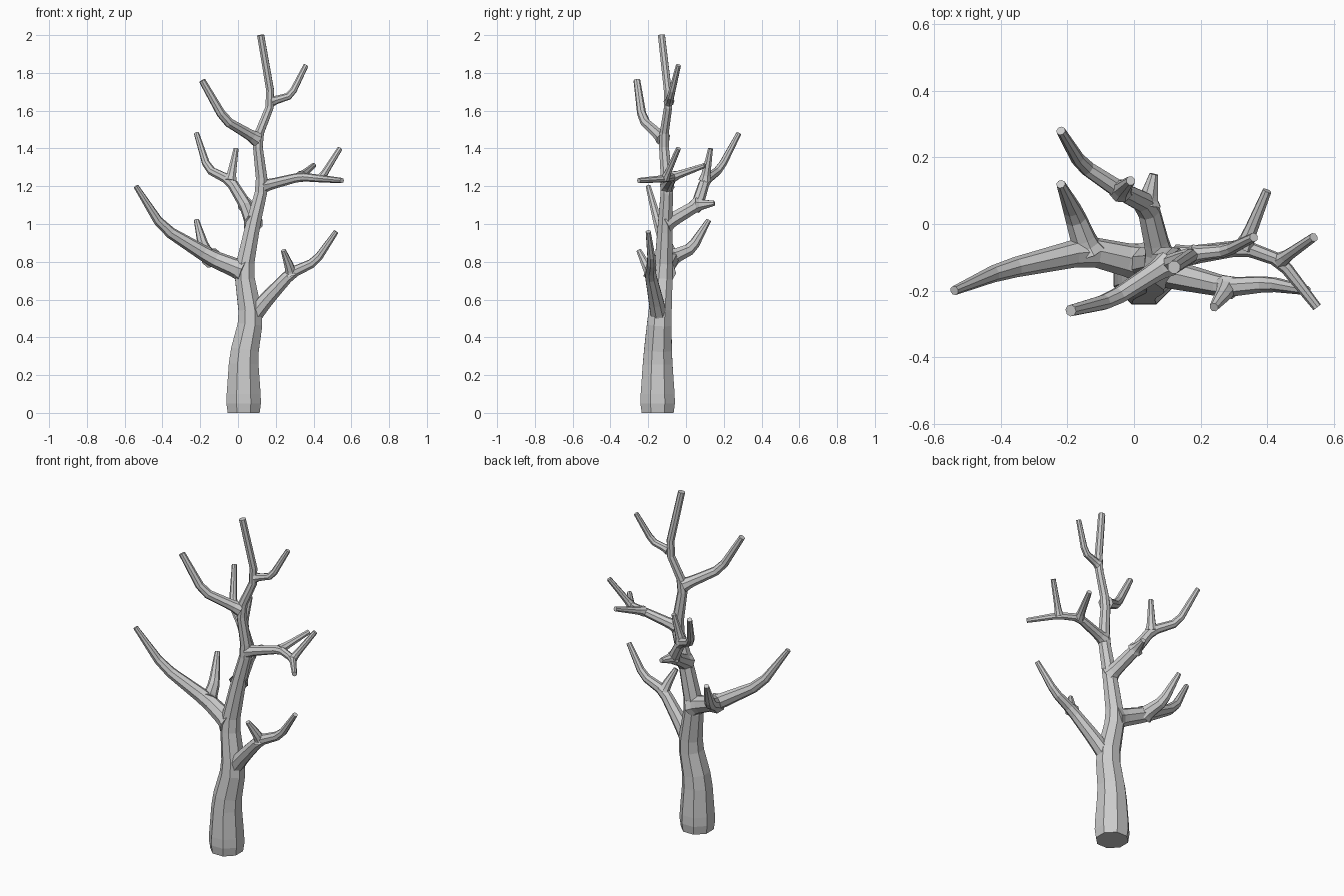
import bpy
import bmesh
import math
from mathutils import Vector

SIDES = 8

cube = bpy.data.objects.get("Cube")
if cube:
    bpy.data.objects.remove(cube, do_unlink=True)

# Bare grey wood
wood = bpy.data.materials.new("grey wood")
wood.use_nodes = True
grey = (.6, .6, .6, 1)
wood.diffuse_color = grey
wood.node_tree.nodes["Principled BSDF"].inputs["Base Color"].default_value = grey


def tapered(positions, thick, thin, power):
    """Turn positions into (x, y, z, radius) points that thin along the path."""
    travelled = [0]
    for start, end in zip(positions, positions[1:]):
        travelled.append(travelled[-1] + (end - start).length)
    points = []
    for position, distance in zip(positions, travelled):
        remaining = 1 - distance / travelled[-1]
        radius = thin + (thick - thin) * remaining ** power
        points.append(Vector((*position, radius)))
    return points


def soften(points, cut=.17):
    """Bevel each elbow of a path."""
    result = [points[0]]
    for before, corner, after in zip(points, points[1:], points[2:]):
        result.append(corner.lerp(before, cut))
        result.append(corner.lerp(after, cut))
    return result + [points[-1]]


def build_tube(name, points):
    """Sweep a flat-sided ring along a path, turning it without twist."""
    centres = [point.to_3d() for point in points]
    bm = bmesh.new()
    rings = []
    side = Vector((1, 0, 0))
    for i, centre in enumerate(centres):
        incoming = (centre - centres[max(i - 1, 0)]).normalized()
        outgoing = (centres[min(i + 1, len(centres) - 1)] - centre).normalized()
        direction = (incoming + outgoing).normalized()
        side = (side - direction * side.dot(direction)).normalized()
        up = direction.cross(side)
        ring = []
        for k in range(SIDES):
            angle = math.tau * (k + .5) / SIDES
            offset = side * math.cos(angle) + up * math.sin(angle)
            ring.append(bm.verts.new(centre + offset * points[i].w))
        rings.append(ring)
    for lower, upper in zip(rings, rings[1:]):
        for k in range(SIDES):
            following = (k + 1) % SIDES
            bm.faces.new((lower[k], lower[following], upper[following], upper[k]))
    bm.faces.new(reversed(rings[0]))
    bm.faces.new(rings[-1])
    bmesh.ops.recalc_face_normals(bm, faces=bm.faces)
    mesh = bpy.data.meshes.new(name)
    bm.to_mesh(mesh)
    bm.free()
    mesh.materials.append(wood)
    bpy.context.collection.objects.link(bpy.data.objects.new(name, mesh))


def grow(name, origin, *bends, girth=1, tip=.014, power=1, swell=1.3):
    """Grow a limb from a point on its parent and return its own points."""
    positions = [origin.to_3d()] + [Vector(bend) for bend in bends]
    points = tapered(positions, origin.w * girth, tip, power)
    # The root end swells or narrows before the regular taper begins
    root = points[0].copy()
    root.w *= swell
    collar = points[0].lerp(points[1], .2)
    build_tube(name, soften([root, collar] + points[1:]))
    return points


# Trunk, running up into the leading shoot
ground = Vector((.03, -.15, 0, .105))
trunk = grow("trunk", ground,
             (.03, -.15, .3), (.07, -.14, .5), (.03, -.12, .75),
             (.08, -.11, 1), (.13, -.1, 1.2), (.1, -.12, 1.45),
             (.18, -.09, 1.65), (.12, -.13, 2),
             tip=.02, power=2, swell=.87)
_, _, low_fork, right_fork, back_fork, left_fork, crown_fork, top_fork, _ = trunk

# Crown branches
grow("crown_left_shoot", top_fork, (.28, -.08, 1.68), (.36, -.04, 1.84))
grow("crown_right_branch", crown_fork,
     (-.07, -.23, 1.55), (-.19, -.26, 1.76), girth=1.2, tip=.018)

# Large right branch with a shoot to the back
large = grow("large_right_branch", right_fork,
             (-.14, -.08, .82), (-.4, -.14, .98), (-.54, -.2, 1.2))
grow("large_right_shoot", large[1], (-.18, .03, .87), (-.22, .12, 1.02))

# Lower left branch with a short shoot to the front
lower = grow("lower_left_branch", low_fork,
             (.15, -.16, .6), (.28, -.19, .74), (.41, -.18, .8),
             (.52, -.2, .96), girth=.7)
grow("lower_left_shoot", lower[2], (.27, -.21, .78), (.24, -.25, .86))

# Upper left branch and its two shoots
upper = grow("upper_left_branch", left_fork,
             (.33, -.07, 1.25), (.44, -.11, 1.24), (.55, -.25, 1.23), girth=.9)
grow("upper_left_back_shoot", upper[1], (.4, .1, 1.31))
grow("upper_left_outer_shoot", upper[2], (.54, -.04, 1.4))

# Back branch, its stub and its upright shoot
back = grow("back_branch", back_fork,
            (.04, .06, 1.1), (-.04, .1, 1.23), (-.16, .18, 1.29),
            (-.22, .28, 1.48))
grow("back_stub", back[1], (.06, .15, 1.11))
grow("back_upright_shoot", back[2], (-.01, .13, 1.4))
